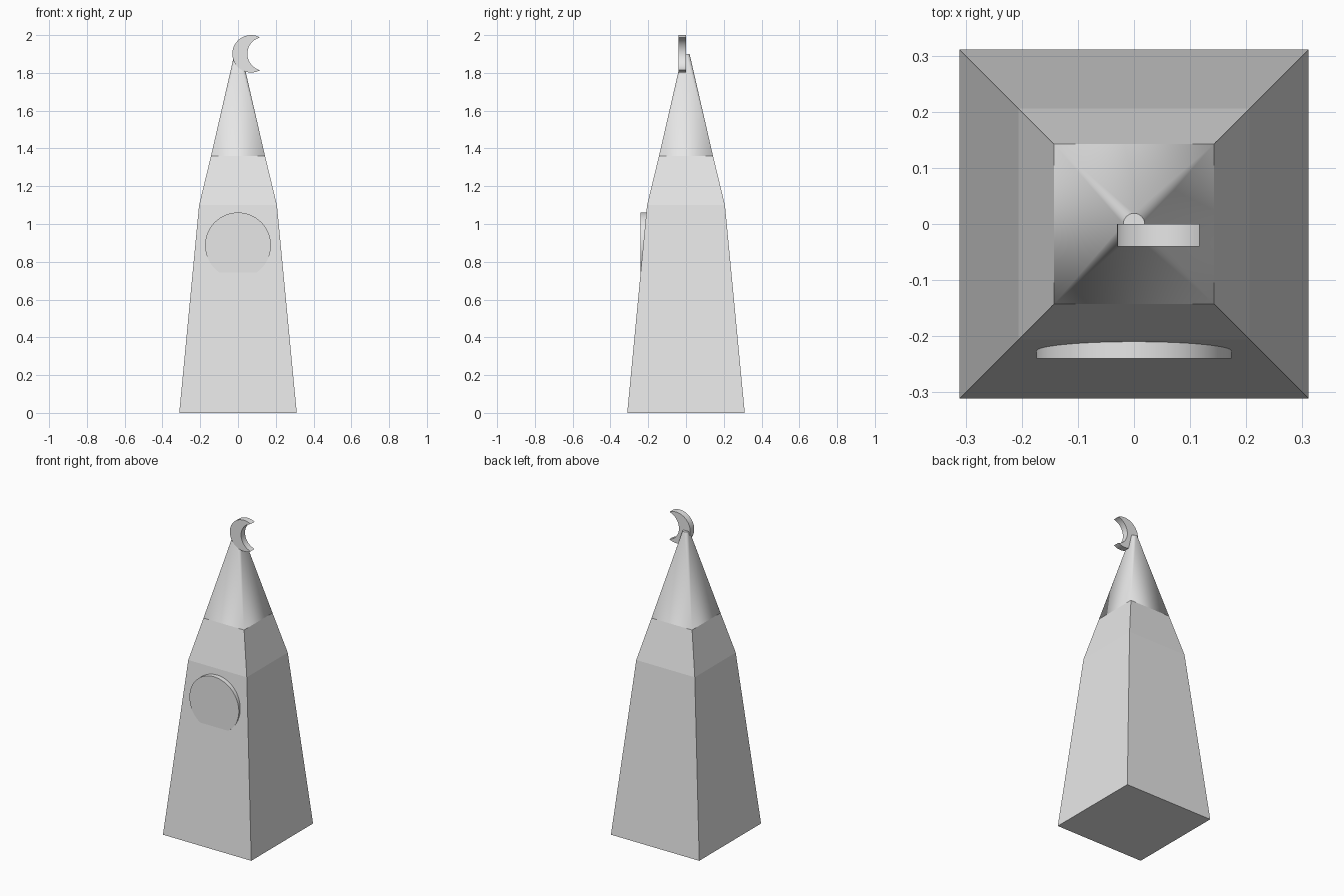
import bpy
import bmesh
from math import sin, cos, pi, atan2, hypot, radians

cube = bpy.data.objects.get("Cube")
if cube:
    bpy.data.objects.remove(cube, do_unlink=True)

stone = bpy.data.materials.new("pale_grey_stone")
stone.use_nodes = True
stone.diffuse_color = (0.8, 0.8, 0.8, 1)
stone.node_tree.nodes["Principled BSDF"].inputs["Base Color"].default_value = (0.8, 0.8, 0.8, 1)


def finish(name, bm, smooth=False):
    """Turn a bmesh into a named, coloured object."""
    bmesh.ops.recalc_face_normals(bm, faces=bm.faces)
    mesh = bpy.data.meshes.new(name)
    bm.to_mesh(mesh)
    bm.free()
    mesh.materials.append(stone)
    obj = bpy.data.objects.new(name, mesh)
    bpy.context.collection.objects.link(obj)
    if smooth:
        bpy.ops.object.select_all(action='DESELECT')
        obj.select_set(True)
        bpy.context.view_layer.objects.active = obj
        bpy.ops.object.shade_smooth_by_angle(angle=radians(30))
    return obj


def square(bm, half, z):
    return [bm.verts.new((x * half, y * half, z))
            for x, y in ((1, 1), (-1, 1), (-1, -1), (1, -1))]


def arc(cx, cz, r, start, end, steps):
    return [(cx + r * cos(start + (end - start) * i / steps),
             cz + r * sin(start + (end - start) * i / steps)) for i in range(steps + 1)]


def plate(name, outline, front, back):
    """Extrude an x-z outline along y."""
    bm = bmesh.new()
    face = bm.faces.new([bm.verts.new((x, front, z)) for x, z in outline])
    side = bmesh.ops.extrude_face_region(bm, geom=[face], use_keep_orig=True)
    moved = [v for v in side["geom"] if isinstance(v, bmesh.types.BMVert)]
    bmesh.ops.translate(bm, verts=moved, vec=(0, back - front, 0))
    return finish(name, bm, smooth=True)


# Tapered tower shaft and lower roof
def tapered_stage(name, low, high, floor=False):
    bm = bmesh.new()
    a, b = square(bm, *low), square(bm, *high)
    for i in range(4):
        j = (i + 1) % 4
        bm.faces.new((a[i], a[j], b[j], b[i]))
    if floor:
        bm.faces.new(a[::-1])
    return finish(name, bm)


EAVES, ROOF_TOP = (0.206, 1.1), (0.143, 1.36)
tapered_stage("tower_shaft", (0.311, 0), EAVES, floor=True)
tapered_stage("lower_roof", EAVES, ROOF_TOP)

# Spire: square foot blending into a small round tip
bm = bmesh.new()
foot = square(bm, *ROOF_TOP)
arc_steps = 8
count = 4 * arc_steps
tip = [bm.verts.new((0.019 * cos(2 * pi * i / count), 0.019 * sin(2 * pi * i / count), 1.9))
       for i in range(count)]
for k in range(4):
    for i in range(k * arc_steps, (k + 1) * arc_steps):
        bm.faces.new((foot[k], tip[(i + 1) % count], tip[i]))
    bm.faces.new((foot[k], foot[(k + 1) % 4], tip[(k + 1) * arc_steps % count]))
bm.faces.new(tip)
finish("spire", bm, smooth=True)

# Round clock face sunk into the front wall
plate("clock_face", arc(0, 0.887, 0.174, 0, 2 * pi, 64)[:-1], -0.24, -0.2)

# Crescent finial
cx, cz, r = 0.069, 1.901, 0.099
tip_x, inner_x = 0.117, 0.139
tip_z = (r * r - (tip_x - cx) ** 2) ** 0.5
outer_a = atan2(tip_z, tip_x - cx)
inner_a = atan2(tip_z, tip_x - inner_x)
inner_r = hypot(tip_x - inner_x, tip_z)
outline = arc(cx, cz, r, outer_a, 2 * pi - outer_a, 40)
outline += arc(inner_x, cz, inner_r, 2 * pi - inner_a, inner_a, 32)[1:-1]
plate("crescent_finial", outline, -0.04, 0)
